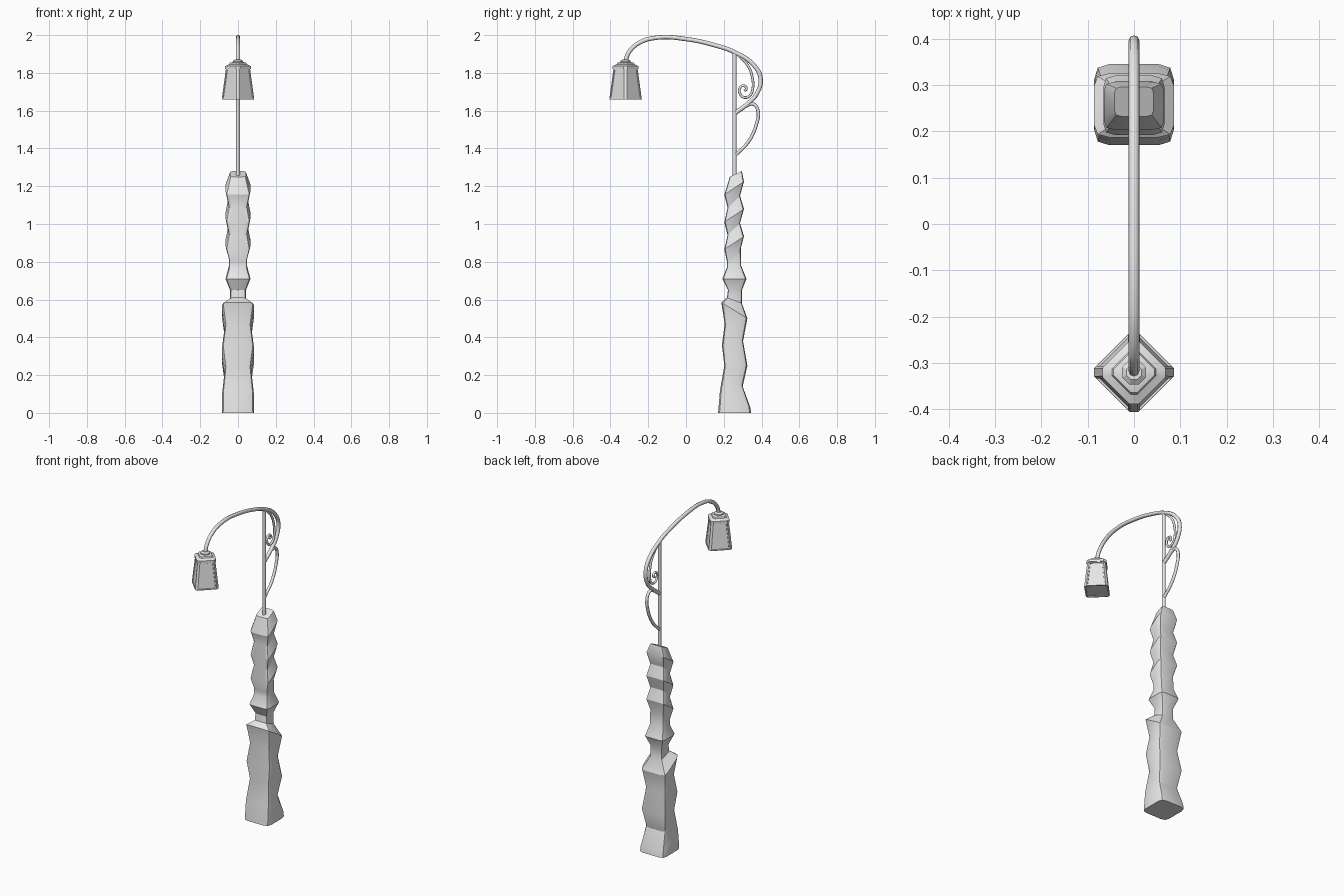
import bpy, bmesh
from mathutils import Vector

if "Cube" in bpy.data.objects:
    bpy.data.objects.remove(bpy.data.objects["Cube"], do_unlink=True)

grey = bpy.data.materials.new("plain grey")
grey.use_nodes = True
grey.diffuse_color = (0.8, 0.8, 0.8, 1)
grey.node_tree.nodes["Principled BSDF"].inputs["Base Color"].default_value = (0.8, 0.8, 0.8, 1)

POST_Y = 0.26
LAMP_Y = -0.32


def finish(name, mesh, angle=0.6):
    obj = bpy.data.objects.new(name, mesh)
    bpy.context.collection.objects.link(obj)
    mesh.materials.clear()
    mesh.materials.append(grey)
    bpy.ops.object.select_all(action="DESELECT")
    obj.select_set(True)
    bpy.context.view_layer.objects.active = obj
    bpy.ops.object.shade_smooth_by_angle(angle=angle)
    return obj


def loft(rings):
    """Skin a stack of rings and close both ends."""
    bm = bmesh.new()
    loops = [[bm.verts.new(p) for p in ring] for ring in rings]
    n = len(loops[0])
    for low, high in zip(loops, loops[1:]):
        for i in range(n):
            j = (i + 1) % n
            bm.faces.new((low[i], low[j], high[j], high[i]))
    bm.faces.new(loops[0][::-1])
    bm.faces.new(loops[-1])
    bmesh.ops.recalc_face_normals(bm, faces=bm.faces)
    return bm


def to_object(name, bm, angle=0.6):
    mesh = bpy.data.meshes.new(name)
    bm.to_mesh(mesh)
    bm.free()
    return finish(name, mesh, angle)


def quarter_turns(points):
    ring = []
    for _ in range(4):
        ring += points
        points = [(-y, x) for x, y in points]
    return ring


def post_ring(z_front, z_back, half, y_front, y_back):
    """Rounded square whose height slopes from front to back."""
    corner = quarter_turns([(1, 0.62), (0.91, 0.91), (0.62, 1)])
    out = []
    for x, y in corner:
        t = (y + 1) / 2
        out.append((x * half, y_front + (y_back - y_front) * t,
                    z_front + (z_back - z_front) * t))
    return out


def lamp_ring(z, reach, cut):
    """Diamond with its four points cut off."""
    return [(x, LAMP_Y + y, z) for x, y in quarter_turns([(reach, -cut), (reach, cut)])]


# carved post: lower part slopes down to the back, upper part slopes up
lower = [(0, 0, 0.086, 0.17, 0.345),
         (0.12, 0.03, 0.084, 0.18, 0.34),
         (0.25, 0.14, 0.070, 0.203, 0.30),
         (0.36, 0.25, 0.086, 0.19, 0.325),
         (0.47, 0.38, 0.070, 0.205, 0.302),
         (0.585, 0.50, 0.086, 0.187, 0.325),
         (0.61, 0.58, 0.042, 0.217, 0.296)]
collar = [(0.65, 0.65, 0.042, 0.222, 0.296),
          (0.71, 0.71, 0.066, 0.192, 0.32),
          (0.77, 0.78, 0.048, 0.217, 0.292)]
upper = [(0.80, 0.87, 0.048, 0.217, 0.29)]
for z in (0.865, 1.01, 1.155):
    upper.append((z, z + 0.07, 0.065, 0.203, 0.307))
    if z < 1.1:
        upper.append((z + 0.075, z + 0.14, 0.05, 0.22, 0.286))
upper.append((1.25, 1.28, 0.042, 0.232, 0.296))
to_object("carved_post", loft([post_ring(*r) for r in lower + collar + upper]), 0.5)


# metal rods
def rod(name, points, radius):
    curve = bpy.data.curves.new(name, "CURVE")
    curve.dimensions = "3D"
    curve.bevel_depth = radius
    curve.bevel_resolution = 2
    curve.resolution_u = 5
    curve.use_fill_caps = True
    spline = curve.splines.new("BEZIER")
    spline.bezier_points.add(len(points) - 1)
    for bp, (y, z) in zip(spline.bezier_points, points):
        bp.co = Vector((0, y, z))
        bp.handle_left_type = bp.handle_right_type = "AUTO"
    temp = bpy.data.objects.new(name + "_path", curve)
    bpy.context.collection.objects.link(temp)
    bpy.context.view_layer.update()
    deps = bpy.context.evaluated_depsgraph_get()
    mesh = bpy.data.meshes.new_from_object(temp.evaluated_get(deps))
    bpy.data.objects.remove(temp, do_unlink=True)
    finish(name, mesh, 0.9)


rod("upright_rod", [(0.257, 1.24), (0.257, 1.905)], 0.0105)
rod("lamp_arm", [(LAMP_Y, 1.86), (-0.305, 1.905), (-0.25, 1.958), (-0.15, 1.987),
                 (0, 1.979), (0.15, 1.947), (0.26, 1.908), (0.36, 1.84),
                 (0.395, 1.77), (0.375, 1.69), (0.33, 1.64), (0.262, 1.588)], 0.0115)
rod("scroll", [(0.27, 1.90), (0.33, 1.835), (0.352, 1.77), (0.354, 1.72), (0.338, 1.68),
               (0.308, 1.67), (0.285, 1.692), (0.287, 1.723), (0.306, 1.732),
               (0.32, 1.715), (0.308, 1.706)], 0.007)
rod("lower_bracket", [(0.29, 1.605), (0.325, 1.628), (0.358, 1.634), (0.381, 1.6),
                      (0.375, 1.535), (0.33, 1.435), (0.262, 1.365)], 0.009)

# lantern body with recessed panes
body = loft([lamp_ring(1.66, 0.086, 0.009), lamp_ring(1.822, 0.064, 0.008)])
panes = [f for f in body.faces if f.calc_area() > 0.008 or f.normal.z < -0.9]
bmesh.ops.inset_individual(body, faces=panes, thickness=0.009, depth=0)
bmesh.ops.inset_individual(body, faces=panes, thickness=0.001, depth=-0.005)
to_object("lantern_body", body, 0.4)

# lantern cap and collar
cap = [(1.82, 0.068), (1.836, 0.068), (1.845, 0.048), (1.853, 0.044), (1.857, 0.03)]
to_object("lantern_cap", loft([lamp_ring(z, r, r * 0.15) for z, r in cap]), 0.4)
knob = [(1.85, 0.026), (1.864, 0.026), (1.872, 0.016)]
to_object("lantern_collar", loft([lamp_ring(z, r, r * 0.414) for z, r in knob]), 0.4)
